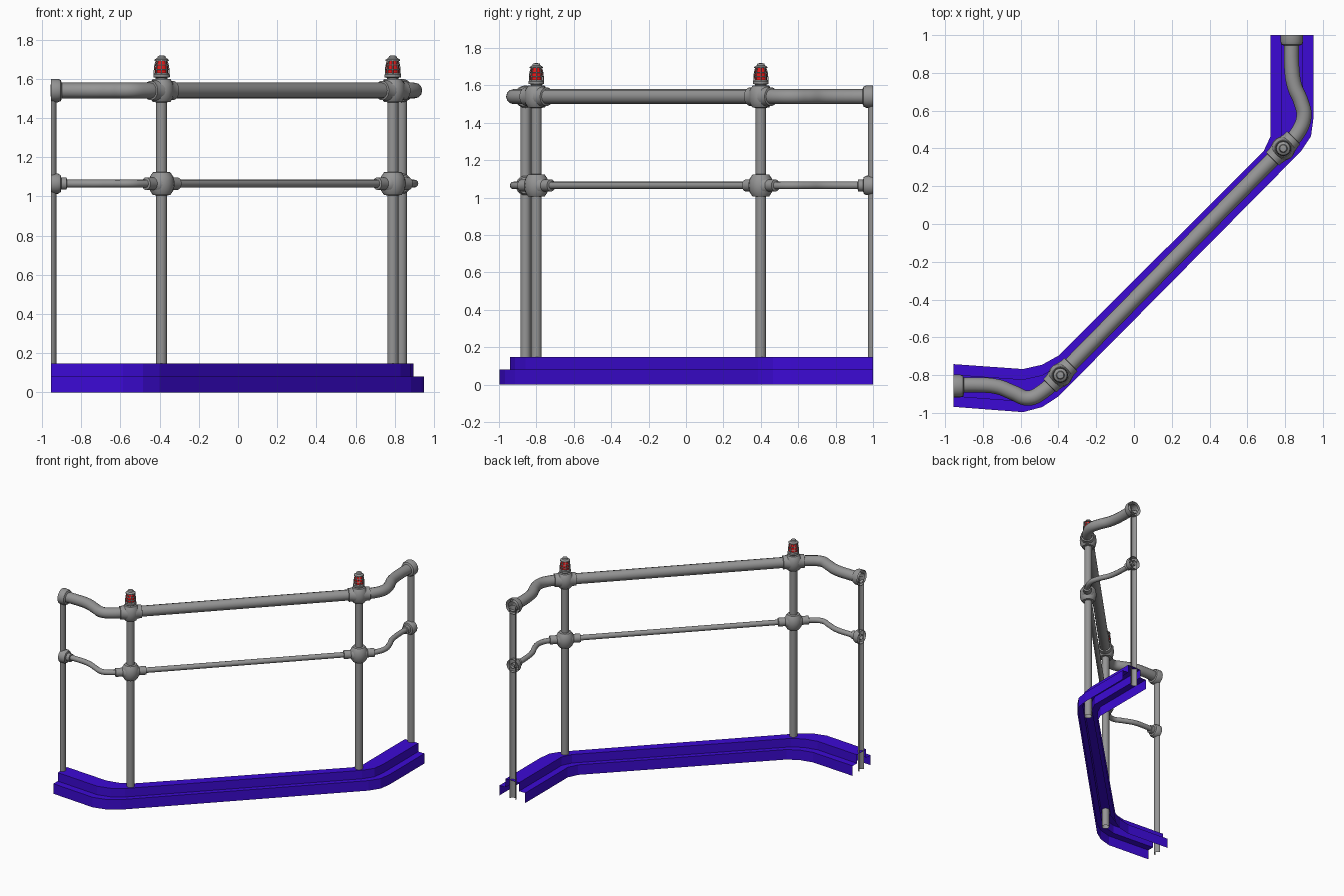
import bpy, bmesh, math
from mathutils import Vector

if "Cube" in bpy.data.objects:
    bpy.data.objects.remove(bpy.data.objects["Cube"])


def material(name, rgb):
    m = bpy.data.materials.new(name)
    m.use_nodes = True
    m.diffuse_color = (*rgb, 1)
    bsdf = next(n for n in m.node_tree.nodes if n.type == 'BSDF_PRINCIPLED')
    bsdf.inputs["Base Color"].default_value = (*rgb, 1)
    return m


STEEL = material("steel grey", (0.30, 0.30, 0.30))
BLUE = material("deep blue", (0.045, 0.003, 0.66))
RED = material("lamp red", (0.75, 0.01, 0.01))


def add(name, bm, mat, smooth=True):
    me = bpy.data.meshes.new(name)
    bm.to_mesh(me)
    bm.free()
    me.materials.append(mat)
    ob = bpy.data.objects.new(name, me)
    bpy.context.collection.objects.link(ob)
    if smooth:
        bpy.ops.object.select_all(action='DESELECT')
        ob.select_set(True)
        bpy.context.view_layer.objects.active = ob
        bpy.ops.object.shade_smooth_by_angle(angle=math.radians(35))
    return ob


def lathe(name, profile, origin, axis=(0, 0, 1), mat=STEEL, sides=20, cut=None):
    """Revolve (radius, distance) points about an axis, optionally cut off by a plane."""
    turn = Vector((0, 0, 1)).rotation_difference(Vector(axis))
    bm = bmesh.new()
    rings = []
    for r, d in profile:
        rings.append([bm.verts.new(Vector(origin) + turn @ Vector(
            (r * math.cos(math.tau * i / sides), r * math.sin(math.tau * i / sides), d)))
            for i in range(sides)])
    for a, b in zip(rings, rings[1:]):
        for i in range(sides):
            j = (i + 1) % sides
            bm.faces.new((a[i], a[j], b[j], b[i]))
    bmesh.ops.remove_doubles(bm, verts=bm.verts, dist=1e-5)
    if cut:
        bmesh.ops.bisect_plane(bm, geom=bm.verts[:] + bm.edges[:] + bm.faces[:],
                               plane_co=cut[0], plane_no=cut[1], clear_outer=True)
    return add(name, bm, mat)


def pipe(name, splines, radius, mat=STEEL, cyclic=False, sides=4):
    cu = bpy.data.curves.new(name, 'CURVE')
    cu.dimensions = '3D'
    cu.bevel_depth = radius
    cu.bevel_resolution = sides
    cu.resolution_u = 6
    for pts in splines:
        sp = cu.splines.new('BEZIER')
        sp.bezier_points.add(len(pts) - 1)
        sp.use_cyclic_u = cyclic
        for bp, p in zip(sp.bezier_points, pts):
            bp.co = p
            bp.handle_left_type = bp.handle_right_type = 'AUTO'
    cu.materials.append(mat)
    ob = bpy.data.objects.new(name, cu)
    bpy.context.collection.objects.link(ob)
    return ob


# Stepped, hollow kerb: centre x, centre y, half width, sideways direction
left, right = (0, -1), (1, 0)
stations = [(-.955, -.855, .113, left), (-.588, -.882, .114, left),
            (-.486, -.857, .112, left), (-.40, -.805, .108, left),
            (.785, .385, .099, right), (.83, .464, .107, right),
            (.836, .56, .114, right), (.836, 1, .114, right)]
bm = bmesh.new()
rows = []
for x, y, w, (sx, sy) in stations:
    h = w - .055
    section = [(-w, 0), (-w, .08), (-h, .08), (-h, .148), (h, .148), (h, .08), (w, .08), (w, 0)]
    rows.append([bm.verts.new((x + sx * t, y + sy * t, z)) for t, z in section])
for a, b in zip(rows, rows[1:]):
    for i in range(len(a) - 1):
        bm.faces.new((a[i], b[i], b[i + 1], a[i + 1]))
bmesh.ops.recalc_face_normals(bm, faces=bm.faces)
if sum(f.normal.z for f in bm.faces) < 0:
    bmesh.ops.reverse_faces(bm, faces=bm.faces)
add("kerb", bm, BLUE, smooth=False)

TOP, MID = 1.54, 1.065
POSTS = {"right": (-.39, -.80), "left": (.79, .40)}
ENDS = {"right": ((-.955, -.858), (1, 0, 0)), "left": ((.835, 1), (0, -1, 0))}

# Rails: bend, straight run, bend
bends = [[(-.955, -.855), (-.83, -.852), (-.72, -.862), (-.64, -.893), (-.56, -.922),
          (-.48, -.885), (-.39, -.80)],
         [(-.39, -.80), (.79, .40)],
         [(.79, .40), (.865, .48), (.90, .57), (.885, .645), (.85, .73), (.835, .83), (.835, 1)]]
for name, z, r in (("top_rail", TOP, .04), ("middle_rail", MID, .02)):
    pipe(name, [[(x, y, z) for x, y in run] for run in bends], r)

# Coupling profiles as (radius, distance)
DIAG = Vector((1, 1, 0)).normalized()


def mirrored(half):
    return [(r, -d) for r, d in reversed(half)] + half


top_half = [(.06, .0), (.059, .02), (.054, .04), (.05, .06), (.05, .078), (.04, .08)]
mid_half = [(.055, .0), (.053, .025), (.045, .05), (.032, .062), (.032, .112), (.02, .115)]
top_end = [(.06, 0), (.06, .035), (.054, .05), (.04, .056)]
mid_end = [(.052, 0), (.052, .035), (.044, .05), (.031, .053), (.031, .08), (.02, .082)]
sleeve = [(.028, -.06), (.045, -.058), (.06, -.035), (.064, 0), (.06, .035), (.045, .058), (.028, .06)]
POST = [(.028, 0), (.028, TOP)]

for side, (x, y) in POSTS.items():
    lathe(side + "_post", POST, (x, y, 0))
    for level, z, half in (("top", TOP, top_half), ("middle", MID, mid_half)):
        lathe(f"{side}_{level}_coupling", mirrored(half), (x, y, z), DIAG)
        lathe(f"{side}_{level}_sleeve", sleeve, (x, y, z))

    # Warning lamp: foot, red glass, cap and wire cage
    lathe(side + "_lamp_foot", [(.03, 1.585), (.03, 1.605), (.042, 1.608), (.042, 1.622),
                                (.036, 1.63), (0, 1.63)], (x, y, 0))
    lathe(side + "_lamp_glass", [(.034, 1.628), (.034, 1.65), (.03, 1.675), (.024, 1.695)],
          (x, y, 0), mat=RED)
    lathe(side + "_lamp_cap", [(0, 1.692), (.037, 1.692), (.036, 1.698), (.022, 1.707),
                               (.018, 1.717), (0, 1.72)], (x, y, 0))
    bars = []
    for i in range(8):
        c, s = math.cos(math.tau * i / 8), math.sin(math.tau * i / 8)
        bars.append([(x + c * r, y + s * r, z)
                     for r, z in ((.038, 1.625), (.037, 1.65), (.033, 1.675), (.027, 1.695))])
    pipe(side + "_lamp_cage_bars", bars, .003, sides=1)
    hoops = [[(x + r * math.cos(math.tau * i / 8), y + r * math.sin(math.tau * i / 8), z)
              for i in range(8)] for r, z in ((.037, 1.648), (.034, 1.67))]
    pipe(side + "_lamp_cage_hoops", hoops, .003, cyclic=True, sides=1)

# Half posts and open couplings at both ends
for side, ((x, y), inward) in ENDS.items():
    plane = ((x, y, 0), tuple(-v for v in inward))
    lathe(side + "_end_post", POST, (x, y, 0), cut=plane)
    lathe(side + "_end_top_coupling", top_end, (x, y, TOP), inward)
    lathe(side + "_end_middle_coupling", mid_end, (x, y, MID), inward)
